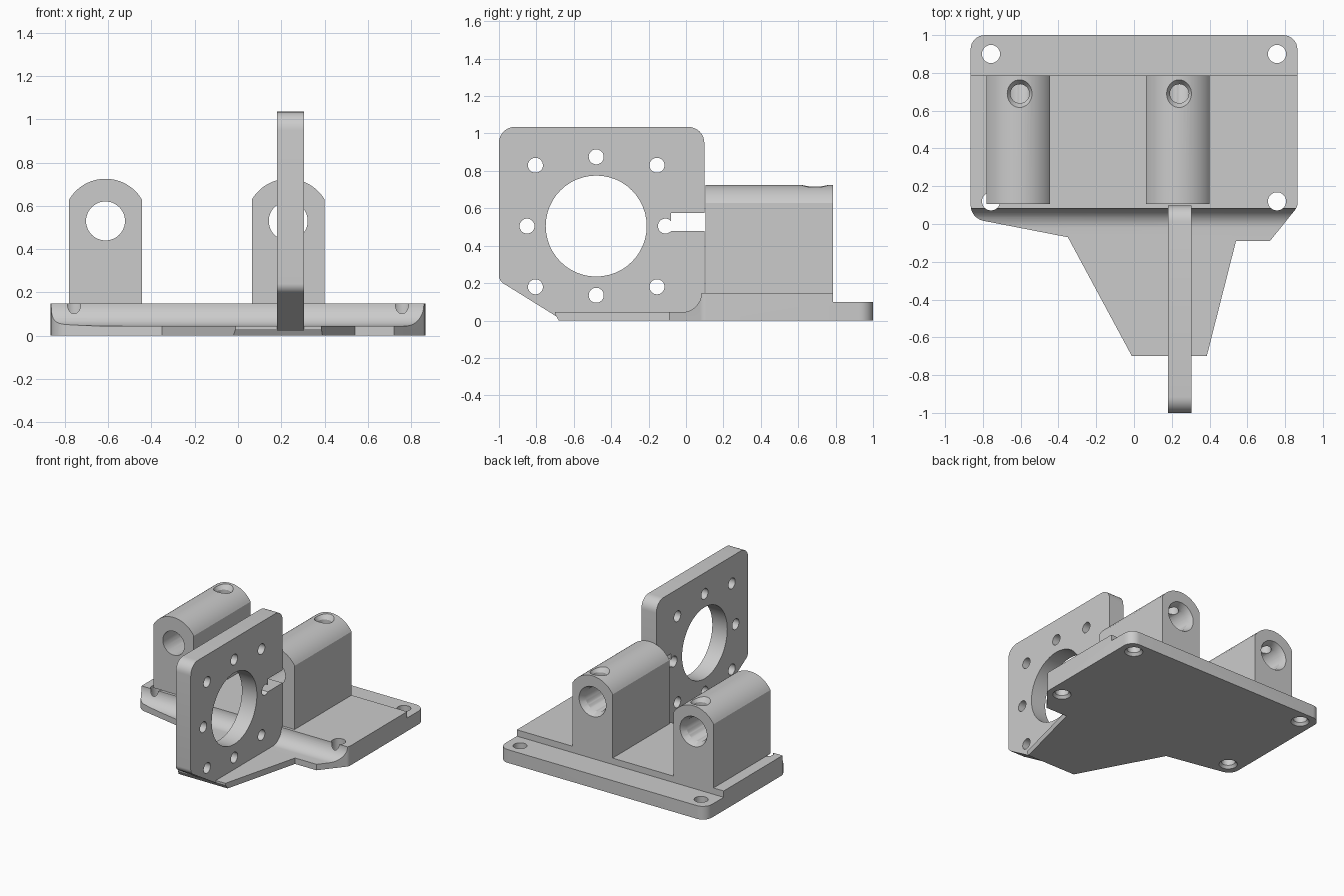
import bpy, bmesh, math
from mathutils import Vector, Matrix

if "Cube" in bpy.data.objects:
    bpy.data.objects.remove(bpy.data.objects["Cube"], do_unlink=True)

grey = bpy.data.materials.new("plain grey")
grey.use_nodes = True
colour = (0.6, 0.6, 0.6, 1)
grey.diffuse_color = colour
grey.node_tree.nodes["Principled BSDF"].inputs["Base Color"].default_value = colour


def to_object(name, bm):
    bmesh.ops.recalc_face_normals(bm, faces=bm.faces)
    mesh = bpy.data.meshes.new(name)
    bm.to_mesh(mesh)
    bm.free()
    mesh.materials.append(grey)
    ob = bpy.data.objects.new(name, mesh)
    bpy.context.collection.objects.link(ob)
    return ob


def prism(name, outline, axis, lo, hi):
    """Extrude a 2D outline along x, y or z."""
    place = {"x": lambda a, b, t: (t, a, b),
             "y": lambda a, b, t: (a, t, b),
             "z": lambda a, b, t: (a, b, t)}[axis]
    bm = bmesh.new()
    ends = [[bm.verts.new(place(a, b, t)) for a, b in outline] for t in (lo, hi)]
    for ring in ends:
        bm.faces.new(ring)
    n = len(outline)
    for i in range(n):
        j = (i + 1) % n
        bm.faces.new((ends[0][i], ends[0][j], ends[1][j], ends[1][i]))
    return to_object(name, bm)


def cone(start, end, r1, r2=None):
    """Round cutter between two points."""
    start, end = Vector(start), Vector(end)
    d = end - start
    bm = bmesh.new()
    bmesh.ops.create_cone(
        bm, cap_ends=True, segments=48, radius1=r1, radius2=r1 if r2 is None else r2,
        depth=d.length,
        matrix=Matrix.Translation((start + end) / 2) @ d.to_track_quat("Z", "Y").to_matrix().to_4x4())
    return to_object("cutter", bm)


def boolean(ob, tool, operation="DIFFERENCE"):
    mod = ob.modifiers.new("cut", "BOOLEAN")
    mod.object, mod.operation, mod.solver = tool, operation, "EXACT"
    bpy.context.view_layer.objects.active = ob
    bpy.ops.object.modifier_apply(modifier=mod.name)
    bpy.data.objects.remove(tool, do_unlink=True)


def arc(cx, cy, r, a0, a1, steps=16):
    angles = [math.radians(a0 + (a1 - a0) * i / steps) for i in range(steps + 1)]
    return [(cx + r * math.cos(a), cy + r * math.sin(a)) for a in angles]


def rounded(corners, steps=8):
    """Outline from (a, b, radius) corners, each blended by a tangent arc."""
    out = []
    for i, (a, b, r) in enumerate(corners):
        p = Vector((a, b))
        if not r:
            out.append((a, b))
            continue
        u = (Vector(corners[i - 1][:2]) - p).normalized()
        v = (Vector(corners[(i + 1) % len(corners)][:2]) - p).normalized()
        half = u.angle(v) / 2
        centre = p + (u + v).normalized() * (r / math.sin(half))
        s = p + u * (r / math.tan(half)) - centre
        e = p + v * (r / math.tan(half)) - centre
        sweep = s.angle_signed(e)
        for k in range(steps + 1):
            t = -sweep * k / steps
            c, n = math.cos(t), math.sin(t)
            out.append((centre.x + s.x * c - s.y * n, centre.y + s.x * n + s.y * c))
    return out


# Base: stepped side profile with a concave front fillet, trimmed to its footprint
profile = [(1, 0), (1, 0.1), (0.785, 0.1), (0.785, 0.148), (0.105, 0.148)]
profile += arc(-0.02, 0.148, 0.103, 0, -90)
profile += [(-0.7, 0.045), (-0.7, 0.032), (-0.68, 0)]
base = prism("base", profile, "x", -0.9, 0.9)
footprint = rounded([
    (-0.865, 1, 0.075), (0.865, 1, 0.075), (0.865, 0.09, 0.05), (0.72, -0.09, 0),
    (0.54, -0.09, 0), (0.38, -0.72, 0), (0, -0.72, 0), (-0.35, -0.07, 0),
    (-0.865, 0.03, 0.085)])
boolean(base, prism("cutter", footprint, "z", -0.1, 0.3), "INTERSECT")

# Screw holes in the base, countersunk from below
for x in (-0.757, 0.757):
    for y in (0.12, 0.9):
        boolean(base, cone((x, y, -0.1), (x, y, 0.3), 0.048))
        boolean(base, cone((x, y, -0.02), (x, y, 0.02), 0.08, 0.048))

# Two rod holders with a bore, flared rear opening and a set screw hole on top
BORE, ROOF, HALF = 0.53, 0.195, 0.168
edge = math.degrees(math.acos(HALF / ROOF))
holders = []
for name, x in (("right_rod_holder", -0.612), ("left_rod_holder", 0.232)):
    outline = [(x - HALF, 0.148), (x + HALF, 0.148)] + arc(x, BORE, ROOF, edge, 180 - edge, 24)
    ob = prism(name, outline, "y", 0.105, 0.785)
    boolean(ob, cone((x, 0, BORE), (x, 0.9, BORE), 0.09))
    boolean(ob, cone((x, 0.74, BORE), (x, 0.8, BORE), 0.09, 0.12))
    boolean(ob, cone((x + 0.008, 0.69, BORE), (x + 0.008, 0.69, 0.8), 0.05))
    boolean(ob, cone((x + 0.008, 0.69, 0.69), (x + 0.008, 0.69, 0.75), 0.05, 0.09))
    holders.append(ob)

# Upright motor plate
plate = prism("motor_plate", rounded([
    (-1, 1.035, 0.085), (0.098, 1.035, 0.085), (0.098, 0.02, 0),
    (-0.69, 0.02, 0), (-1, 0.213, 0.05)]), "x", 0.18, 0.305)
CY, CZ = -0.48, 0.505


def plate_hole(y, z, r):
    boolean(plate, cone((0, y, z), (0.5, y, z), r))


plate_hole(CY, CZ, 0.27)
for i in range(8):
    a = i * math.pi / 4
    reach = 0.37 if i % 2 == 0 else 0.325 * math.sqrt(2)
    plate_hole(CY + reach * math.cos(a), CZ + reach * math.sin(a), 0.04)

# Slot from the rear edge into the nearest plate hole
slot = [(-0.08, 0.478), (0.2, 0.478), (0.2, 0.576), (-0.08, 0.576)]
boolean(plate, prism("cutter", slot, "x", 0, 0.5))

# Smooth round walls, keep edges sharp
bpy.ops.object.select_all(action="DESELECT")
for ob in [base, plate] + holders:
    ob.select_set(True)
bpy.context.view_layer.objects.active = base
bpy.ops.object.shade_smooth_by_angle()
